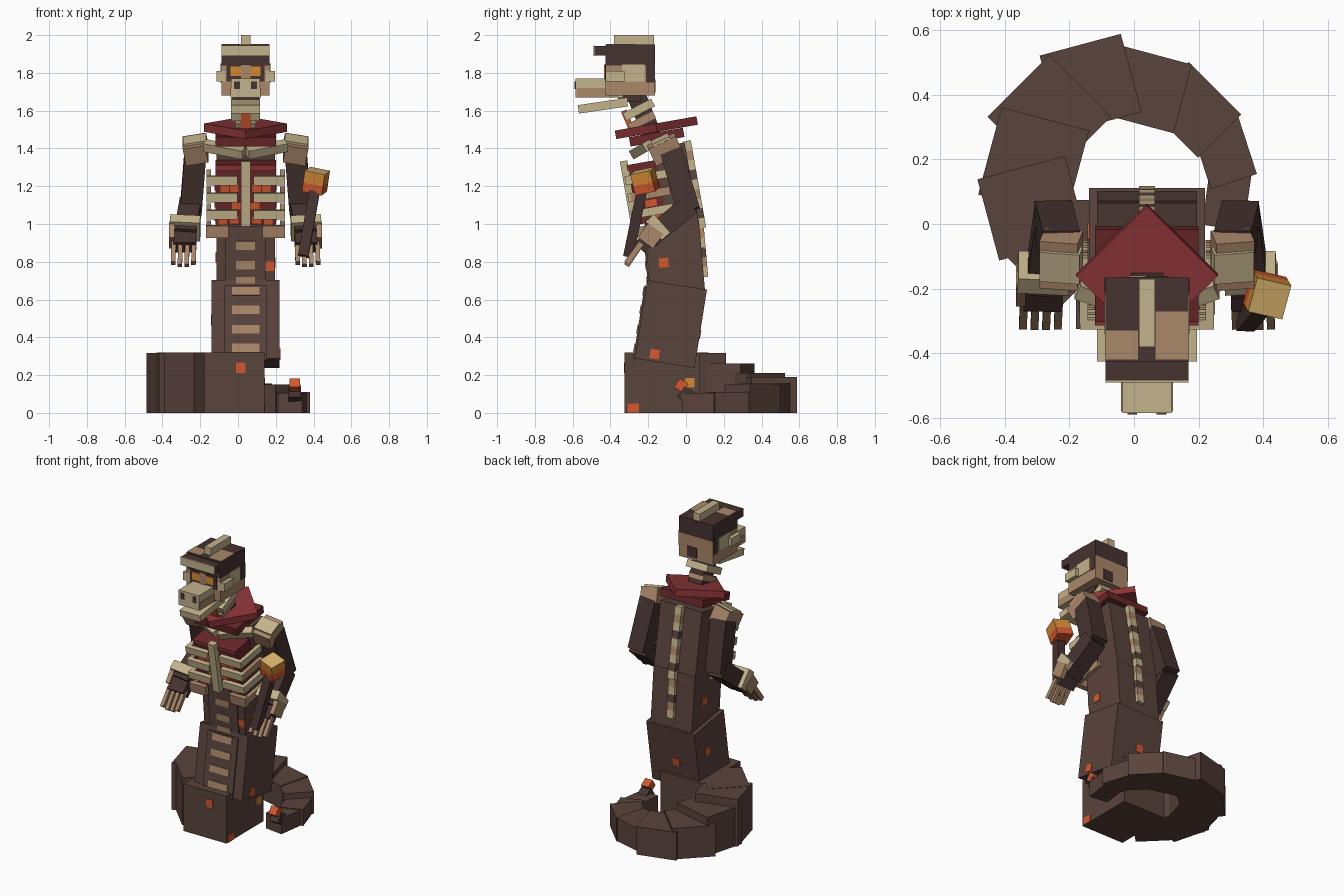
import bpy, bmesh, math
from mathutils import Matrix, Vector

if "Cube" in bpy.data.objects:
    bpy.data.objects.remove(bpy.data.objects["Cube"])

CX = 0.04  # body's own middle line


def material(name, hexcode):
    srgb = [int(hexcode[i:i + 2], 16) / 255 for i in (0, 2, 4)]
    lin = [c / 12.92 if c < 0.04045 else ((c + 0.055) / 1.055) ** 2.4 for c in srgb]
    m = bpy.data.materials.new(name)
    m.use_nodes = True
    m.diffuse_color = (*lin, 1)
    m.node_tree.nodes["Principled BSDF"].inputs["Base Color"].default_value = (*lin, 1)
    return m


BROWN = material("scale brown", "5a433c")
DARK = material("dark brown", "463330")
CREAM = material("bone cream", "c4b38c")
TAN = material("bone tan", "aa876a")
RED = material("cloth red", "8c3539")
DEEP = material("deep red", "6b272a")
ORANGE = material("ember orange", "d2582f")
GOLD = material("ember gold", "d58a35")
PALE = material("pale gold", "d9b36c")


def place(name, size, matrix, mat):
    bm = bmesh.new()
    bmesh.ops.create_cube(bm, size=1, matrix=matrix @ Matrix.Diagonal((*size, 1)))
    me = bpy.data.meshes.new(name)
    bm.to_mesh(me)
    bm.free()
    me.materials.append(mat)
    ob = bpy.data.objects.new(name, me)
    bpy.context.collection.objects.link(ob)
    return ob


def frame(loc, rx=0, ry=0, rz=0):
    r = math.radians
    return (Matrix.Translation(loc) @ Matrix.Rotation(r(rx), 4, 'X')
            @ Matrix.Rotation(r(ry), 4, 'Y') @ Matrix.Rotation(r(rz), 4, 'Z'))


def box(name, loc, size, mat, rx=0, ry=0, rz=0, parent=Matrix()):
    return place(name, size, parent @ frame(loc, rx, ry, rz), mat)


def limb(name, a, b, w, d, mat):
    """Box running from a to b, w wide across x and d deep."""
    a, b = Vector(a), Vector(b)
    z = (b - a).normalized()
    y = z.cross(Vector((1, 0, 0))).normalized()
    x = y.cross(z)
    m = Matrix((x, y, z)).transposed().to_4x4()
    m.translation = (a + b) / 2
    return place(name, (w, d, (b - a).length), m, mat)


# Coiled tail: angle, radius, radial width, height, length
coil = [(-135, .27, .26, .32, .28), (-165, .275, .28, .318, .26), (165, .27, .28, .262, .28),
        (135, .30, .27, .21, .27), (105, .325, .25, .19, .26), (75, .31, .22, .155, .25),
        (45, .33, .19, .15, .23), (18, .345, .15, .11, .2), (-8, .34, .13, .105, .17)]
for i, (ang, r, w, h, length) in enumerate(coil):
    a = math.radians(ang)
    box(f"tail_segment_{i + 1}", (-.05 + r * math.cos(a), .12 + r * math.sin(a), h / 2),
        (w, length, h), BROWN, rz=ang)
box("tail_front_block", (-.02, -.125, .16), (.32, .40, .32), BROWN)
box("tail_tip", (.3, .005, .09), (.065, .08, .07), DARK, rx=-35)
box("tail_tip_ember", (.3, -.025, .145), (.055, .055, .055), ORANGE, rx=-35)
box("tail_spot_front", (.015, -.326, .24), (.05, .006, .055), ORANGE)
box("tail_spot_low", (.141, -.28, .025), (.006, .06, .05), ORANGE)
box("tail_spot_side", (.141, .02, .16), (.006, .05, .05), GOLD)
box("tail_spot_inner", (.06, .322, .12), (.06, .006, .05), ORANGE, rz=-15)

# Lower and middle body, with belly plates and spots
lower = frame((CX, -.08, .47), rx=-9)
middle = frame((CX, -.06, .82), rx=5)
box("lower_body", (0, 0, 0), (.36, .32, .42), BROWN, parent=lower)
box("lower_belly_plate", (0, -.163, -.02), (.225, .012, .40), BROWN, parent=lower)
box("middle_body", (0, 0, 0), (.31, .29, .38), BROWN, parent=middle)
box("middle_belly_plate", (0, -.148, 0), (.215, .012, .36), BROWN, parent=middle)
for i, z in enumerate((-.155, -.055, .05, .15)):
    box(f"lower_belly_spot_{i}", (0, -.171, z), (.145, .006, .045), TAN, parent=lower)
for i, z in enumerate((-.11, -.025, .08)):
    box(f"middle_belly_spot_{i}", (0, -.156, z), (.10, .006, .045), TAN, parent=middle)
box("lower_body_spot_left", (.181, -.06, -.17), (.006, .05, .05), ORANGE, parent=lower)
box("lower_body_spot_right", (-.181, .05, .03), (.006, .05, .05), ORANGE, parent=lower)
box("lower_body_spot_back", (-.02, .161, -.03), (.05, .006, .05), ORANGE, parent=lower)
box("middle_body_spot_left", (.156, -.06, -.02), (.006, .05, .05), ORANGE, parent=middle)
box("middle_body_spot_right", (-.156, .03, 0), (.006, .05, .05), ORANGE, parent=middle)
box("middle_body_spot_front", (.131, -.146, -.03), (.045, .006, .05), ORANGE, parent=middle)

# Chest: back block, glowing inside, ribs and breastbone
chest = frame((CX, .035, 1.19), rx=10)
box("chest_back", (0, -.085, .015), (.31, .17, .46), BROWN, parent=chest)
box("chest_inside", (0, -.24, .02), (.32, .15, .32), DEEP, parent=chest)
box("breastbone", (0, -.335, .03), (.05, .04, .35), CREAM, parent=chest)
box("breastbone_top", (0, -.318, .165), (.32, .01, .03), RED, parent=chest)
for s in (-1, 1):
    side = "left" if s > 0 else "right"
    for i, z in enumerate((.1, .008, -.084, -.175)):
        last = i == 3
        box(f"{side}_rib_front_{i}", (s * (.15 if last else .125), -.33, z),
            (.12 if last else .165, .03, .065 if last else .048),
            TAN if last else CREAM, parent=chest)
        box(f"{side}_rib_side_{i}", (s * .195, -.225, z), (.026, .21, .045),
            TAN if i % 2 else CREAM, parent=chest)
    for i, (x, z) in enumerate(((.06, .055), (.11, .055), (.05, -.04), (.12, -.13), (.06, -.115))):
        box(f"{side}_chest_glow_{i}", (s * x, -.316, z), (.045, .006, .04), ORANGE, parent=chest)
    for i, z in enumerate((.055, -.04, -.12)):
        box(f"{side}_chest_side_glow_{i}", (s * .161, -.26 + i * .03, z),
            (.006, .06, .035), ORANGE, parent=chest)

# Spine down the back
for i in range(9):
    box(f"upper_spine_{i}", (0, .012, .225 - i * .052), (.05, .045, .052),
        (CREAM, TAN, CREAM, BROWN)[i % 4], parent=chest)
for i in range(5):
    box(f"lower_spine_{i}", (0, .153, .12 - i * .052), (.05, .03, .052),
        (TAN, CREAM, BROWN)[i % 3], parent=middle)

# Collar cloth: square layer under a diamond layer
box("collar_lower", (CX, -.155, 1.46), (.32, .29, .05), DEEP, rx=10)
box("collar_upper", (CX, -.157, 1.51), (.31, .31, .045), RED, rx=10, rz=45)

# Neck
limb("neck", (CX, -.16, 1.42), (CX, -.27, 1.70), .10, .10, DARK)
limb("neck_glow", (CX, -.275, 1.47), (CX, -.33, 1.60), .05, .03, ORANGE)
box("neck_bone_upper", (CX, -.25, 1.605), (.155, .17, .045), CREAM, rx=27)
box("neck_bone_lower", (CX, -.235, 1.545), (.11, .15, .04), TAN, rx=27)

# Skull
box("skull_lower", (CX, -.295, 1.76), (.256, .26, .16), TAN)
box("skull_upper", (CX, -.295, 1.895), (.256, .26, .11), DARK)
box("crest", (CX, -.275, 1.97), (.05, .21, .06), CREAM)
box("brow", (CX, -.455, 1.917), (.256, .06, .05), DARK)
box("brow_front", (CX, -.487, 1.917), (.256, .006, .055), CREAM)
box("skull_top_patch_left", (CX + .077, -.345, 1.951), (.10, .15, .006), TAN)
box("skull_top_patch_right", (CX - .077, -.375, 1.951), (.10, .09, .006), TAN)
box("skull_back_patch", (CX + .03, -.164, 1.73), (.07, .006, .07), DARK)
box("face_dark", (CX, -.426, 1.80), (.20, .006, .09), DARK)
box("nose_ridge", (CX, -.43, 1.80), (.05, .01, .09), TAN)
for s in (-1, 1):
    side = "left" if s > 0 else "right"
    box(f"{side}_eye", (CX + s * .052, -.43, 1.808), (.055, .008, .05), GOLD)
    box(f"{side}_cheek_bone", (CX + s * .13, -.375, 1.783), (.05, .10, .055), CREAM)
    box(f"{side}_skull_patch", (CX + s * .129, -.28, 1.80), (.006, .12, .09), CREAM)
    box(f"{side}_temple_patch", (CX + s * .129, -.19, 1.80), (.006, .045, .10), DARK)
    box(f"{side}_nostril", (CX + s * .045, -.586, 1.735), (.03, .006, .04), DARK)
    box(f"{side}_snout_patch", (CX + s * .078, -.47, 1.695), (.006, .22, .05), TAN)
box("snout", (CX, -.46, 1.72), (.152, .25, .10), CREAM)
limb("jaw", (CX, -.57, 1.607), (CX, -.31, 1.645), .152, .045, CREAM)
box("jaw_hinge", (CX, -.30, 1.665), (.14, .12, .04), DARK)

# Shoulders, arms and hands
for s in (-1, 1):
    side = "left" if s > 0 else "right"

    def at(x, y, z):
        return (CX + s * x, y, z)

    box(f"{side}_shoulder", at(.265, -.11, 1.395), (.12, .16, .10), TAN, rx=25, ry=s * 10)
    box(f"{side}_shoulder_cap", at(.265, -.125, 1.425), (.125, .10, .06), CREAM, rx=25, ry=s * 10)
    limb(f"{side}_collar_bone", at(.01, -.27, 1.375), at(.215, -.2, 1.415), .05, .05, CREAM)
    limb(f"{side}_upper_arm", at(.265, -.08, 1.39), at(.29, .015, 1.07), .115, .12, DARK)
    limb(f"{side}_forearm", at(.29, .02, 1.10), at(.32, -.19, .93), .115, .11, DARK)
    limb(f"{side}_cuff", at(.318, -.13, 1.0), at(.322, -.175, .96), .16, .13, CREAM)
    limb(f"{side}_cuff_outer", at(.39, -.16, .975), at(.39, -.215, .90), .03, .10, TAN)
    limb(f"{side}_hand", at(.32, -.17, .95), at(.322, -.245, .875), .12, .075, DARK)
    for i in range(4):
        x = .272 + i * .036
        limb(f"{side}_finger_{i}", at(x, -.235, .90), at(x + .004, -.315, .78 + .012 * (i in (0, 3))),
             .024, .03, TAN)

# Torch in the left hand
limb("torch_handle", (.345, -.305, .83), (.405, -.235, 1.17), .055, .055, DARK)
torch = frame((.412, -.217, 1.225), rx=14, ry=8, rz=-15)
box("torch_flame_base", (0, 0, -.03), (.11, .11, .05), ORANGE, parent=torch)
box("torch_flame", (0, 0, .025), (.11, .11, .06), GOLD, parent=torch)
box("torch_flame_top", (0, 0, .056), (.11, .11, .006), PALE, parent=torch)
